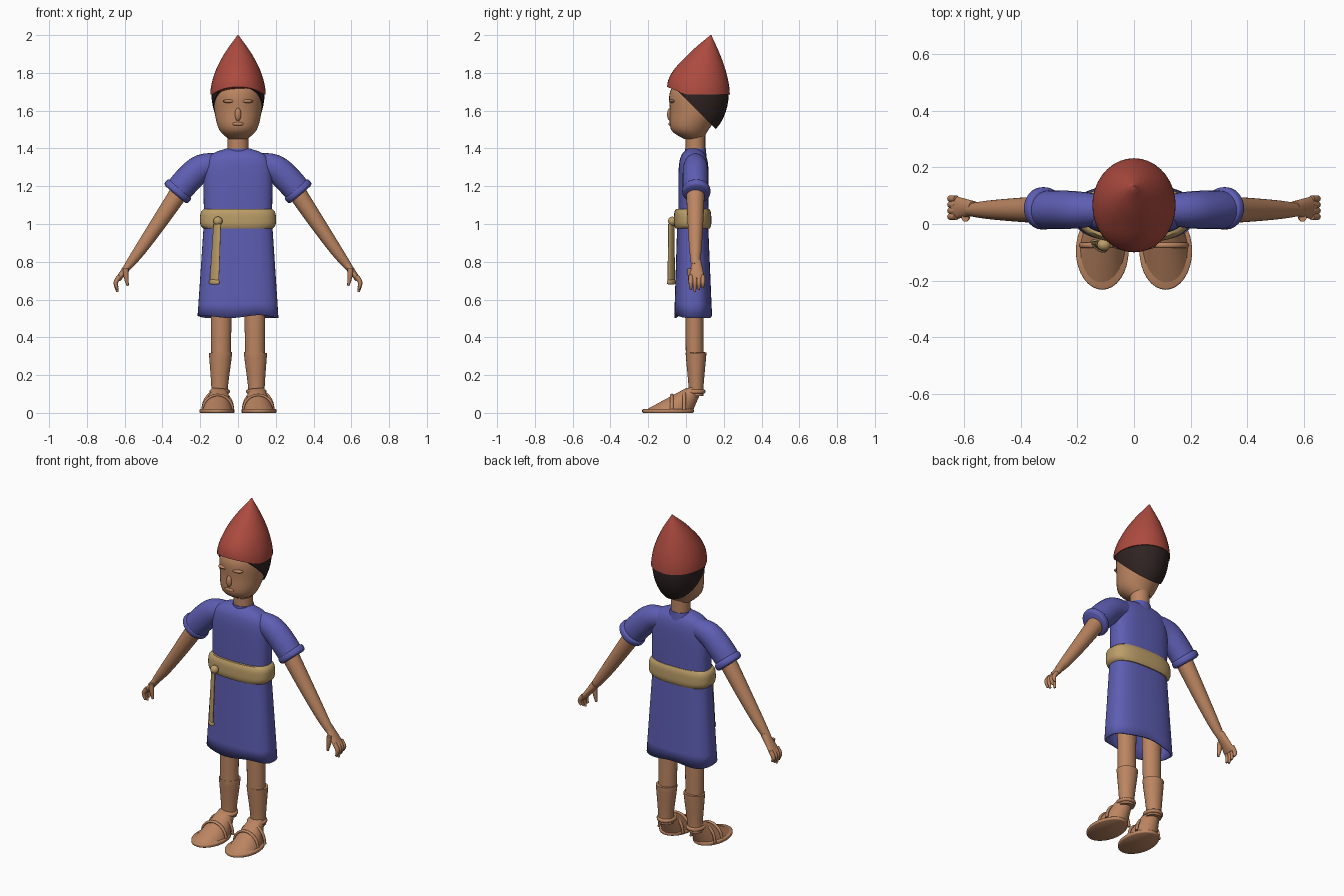
import bpy, bmesh, math
from mathutils import Vector, Euler

old = bpy.data.objects.get("Cube")
if old:
    bpy.data.objects.remove(old, do_unlink=True)


def material(name, *rgb):
    mat = bpy.data.materials.new(name)
    mat.use_nodes = True
    mat.diffuse_color = (*rgb, 1)
    mat.node_tree.nodes["Principled BSDF"].inputs["Base Color"].default_value = (*rgb, 1)
    return mat


SKIN = material("warm skin", .5, .235, .12)
BLUE = material("blue cloth", .11, .11, .45)
RED = material("red felt", .42, .07, .05)
TAN = material("tan sash", .5, .34, .14)
HAIR = material("dark hair", .028, .017, .016)


def finish(name, bm, mat):
    bmesh.ops.recalc_face_normals(bm, faces=bm.faces)
    mesh = bpy.data.meshes.new(name)
    bm.to_mesh(mesh)
    bm.free()
    mesh.materials.append(mat)
    ob = bpy.data.objects.new(name, mesh)
    bpy.context.collection.objects.link(ob)
    bpy.ops.object.select_all(action="DESELECT")
    ob.select_set(True)
    bpy.context.view_layer.objects.active = ob
    bpy.ops.object.shade_smooth_by_angle(angle=math.radians(50))
    return ob


def smooth_path(rings, steps):
    """Catmull-Rom interpolation between rings."""
    padded = [rings[0], *rings, rings[-1]]
    path = []
    for i in range(len(rings) - 1):
        for k in range(steps):
            t = k / steps
            path.append([b + t / 2 * (c - a + t * (2 * a - 5 * b + 4 * c - d + t * (3 * (b - c) + d - a)))
                         for a, b, c, d in zip(*padded[i:i + 4])])
    return path + [rings[-1]]


def loft(name, mat, rings, sides=24, power=2, steps=4, cap=True, mirror=1, turn=0):
    """Skin rings of (x, y, z, width radius, depth radius); the path bends in x and z."""
    path = smooth_path(rings, steps)
    bm = bmesh.new()
    loops = []
    for i, (x, y, z, wide, deep) in enumerate(path):
        before, after = path[max(i - 1, 0)], path[min(i + 1, len(path) - 1)]
        along = Vector((after[0] - before[0], 0, after[2] - before[2])).normalized()
        loop = []
        for k in range(sides):
            c, s = math.cos(math.tau * k / sides), math.sin(math.tau * k / sides)
            u = wide * math.copysign(abs(c) ** (2 / power), c)
            v = deep * math.copysign(abs(s) ** (2 / power), s)
            offset = Vector((along.z * u, v, -along.x * u))
            offset.rotate(Euler((0, 0, turn)))
            point = Vector((x, y, z)) + offset
            point.x *= mirror
            loop.append(bm.verts.new(point))
        loops.append(loop)
    for low, high in zip(loops, loops[1:]):
        for k in range(sides):
            j = (k + 1) % sides
            bm.faces.new((low[k], low[j], high[j], high[k]))
    if cap:
        bm.faces.new(loops[0])
        bm.faces.new(loops[-1])
    return finish(name, bm, mat)


def mix(pair, t):
    return pair[0] + (pair[1] - pair[0]) * t


def straight(name, mat, start, end, wide, deep, lip=0, **options):
    """Tapered straight part; lip rounds its two ends inward."""
    rings = []
    for k in range(9):
        t = k / 8
        swell = 1 - lip * (2 * t - 1) ** 4
        rings.append((*Vector(start).lerp(Vector(end), t), mix(wide, t) * swell, mix(deep, t) * swell))
    return loft(name, mat, rings, steps=1, **options)


def limb(name, mat, rows, y=.05, flat=1, **options):
    """Curved part at a fixed y, from rows of (x, z, radius)."""
    return loft(name, mat, [(x, y, z, r, r * flat) for x, z, r in rows], **options)


def ball(name, mat, centre, size, cuts=()):
    bm = bmesh.new()
    bmesh.ops.create_uvsphere(bm, u_segments=32, v_segments=20, radius=1)
    for v in bm.verts:
        v.co = Vector(centre) + v.co * Vector(size)
    for point, normal in cuts:
        geom = bm.verts[:] + bm.edges[:] + bm.faces[:]
        cut = bmesh.ops.bisect_plane(bm, geom=geom, plane_co=point, plane_no=normal, clear_outer=True)
        edges = [e for e in cut["geom_cut"] if isinstance(e, bmesh.types.BMEdge)]
        bmesh.ops.edgeloop_fill(bm, edges=edges)
    return finish(name, bm, mat)


# Head, face and neck
loft("head", SKIN, [(0, .04, 1.45, .05, .05), (0, .02, 1.5, .1, .1), (0, .05, 1.6, .125, .135),
                    (0, .06, 1.7, .125, .145), (0, .07, 1.78, .09, .1)], sides=36)
straight("neck", SKIN, (0, .05, 1.36), (0, .05, 1.5), wide=(.055, .055), deep=(.052, .052))
ball("nose", SKIN, (0, -.084, 1.58), (.017, .016, .034))
ball("mouth", SKIN, (0, -.083, 1.53), (.03, .01, .01))
for side in (1, -1):
    ball("brow", SKIN, (side * .045, -.07, 1.65), (.035, .02, .01))

# Hair shell trimmed along a slope from temples to nape, and under the cap
ball("hair", HAIR, (0, .067, 1.7), (.141, .16, .24),
     cuts=[((0, -.04, 1.7), (0, -1, -1)), ((0, 0, 1.73), (0, 0, 1))])

# Pointed cap leaning back, its rim raised over the forehead
cap_rings = []
for k in range(16):
    t = k / 15
    shrink = max(1 - t ** 1.8, .02)
    cap_rings.append((0, .066 * (1 + t * t), mix((1.685, 2), t), .147 * shrink, .166 * shrink))
cap = loft("cap", RED, cap_rings, sides=36, steps=1)
for v in cap.data.vertices:
    v.co.z += max(0, -v.co.y) * (2 - v.co.z) * 1.3

# Tunic: shoulders and chest, then a hollow skirt with a wavy hem
limb("tunic_top", BLUE, [(0, 1.03, .18), (0, 1.24, .182), (0, 1.33, .17), (0, 1.375, .13), (0, 1.4, .06)],
     y=.04, flat=.44, sides=48, power=2.7)
straight("collar", BLUE, (0, .05, 1.34), (0, .05, 1.4), wide=(.08, .06), deep=(.06, .055))
skirt = straight("tunic_skirt", BLUE, (0, .035, 1.05), (0, .038, .51), wide=(.178, .214), deep=(.08, .1),
                 sides=48, power=2.7, cap=False)
for v in skirt.data.vertices:
    if v.co.z < .53:
        v.co.z += .008 * math.sin(20 * v.co.x + 12 * v.co.y)
shell = skirt.modifiers.new("thickness", "SOLIDIFY")
shell.thickness = .01

# Sash with knot and hanging end
straight("sash", TAN, (0, .035, .975), (0, .035, 1.08), wide=(.202, .2), deep=(.1, .098), lip=.1,
         sides=48, power=2.7)
ball("sash_knot", TAN, (-.106, -.073, 1.015), (.024, .022, .024))
straight("sash_end", TAN, (-.11, -.078, 1), (-.125, -.078, .7), wide=(.024, .03), deep=(.01, .01),
         sides=16, turn=-.65)
straight("sash_tip", TAN, (-.125, -.078, .705), (-.125, -.078, .68), wide=(.034, .034), deep=(.015, .015),
         lip=.3, sides=16, turn=-.65)

for side, tag in ((1, "left_"), (-1, "right_")):
    # Sleeve with rolled cuff
    limb(tag + "sleeve", BLUE, [(.09, 1.32, .055), (.19, 1.3, .07), (.265, 1.235, .074), (.325, 1.165, .072)],
         flat=.92, mirror=side)
    straight(tag + "cuff", BLUE, (.305, .055, 1.19), (.333, .055, 1.157), wide=(.082, .082),
             deep=(.075, .075), lip=.18, mirror=side)

    # Arm, palm, fingers and thumb
    limb(tag + "arm", SKIN, [(.29, 1.2, .05), (.41, 1.02, .042), (.52, .86, .032), (.58, .78, .022)],
         mirror=side)
    straight(tag + "palm", SKIN, (.565, .055, .8), (.636, .058, .705), wide=(.023, .014), deep=(.026, .042),
             mirror=side)
    for i in range(4):
        tip = .64 + .012 * abs(i - 1)
        limb(tag + "finger", SKIN, [(.626, .725, .012), (.647, .69, .012), (.638, tip, .006)],
             y=.026 + .021 * i, sides=10, mirror=side)
    limb(tag + "thumb", SKIN, [(.595, .765, .014), (.592, .72, .013), (.584, .673, .006)],
         y=.022, sides=10, mirror=side)

    # Leg, shin wrap and ankle band
    straight(tag + "leg", SKIN, (.088, .043, .85), (.09, .046, .3), wide=(.06, .052), deep=(.05, .047),
             mirror=side)
    limb(tag + "shin_wrap", SKIN, [(.097, .09, .044), (.097, .15, .045), (.093, .29, .059), (.093, .32, .061)],
         y=.053, flat=.9, mirror=side)
    straight(tag + "ankle_band", SKIN, (.097, .045, .102), (.097, .045, .124), wide=(.054, .054),
             deep=(.058, .058), lip=.15, mirror=side)

    # Foot, sole and arched sandal straps
    straight(tag + "foot", SKIN, (.108, -.094, .01), (.097, .043, .13), wide=(.082, .04), deep=(.13, .045),
             mirror=side)
    straight(tag + "sole", SKIN, (.112, -.095, 0), (.112, -.095, .02), wide=(.093, .093), deep=(.137, .137),
             lip=.04, sides=32, mirror=side)
    for y, rise in ((-.075, .08), (-.01, .1)):
        arch = []
        for k in range(9):
            angle = math.pi * k / 8
            arch.append((.107 - .08 * math.cos(angle), .015 + rise * math.sin(angle), .007))
        limb(tag + "strap", SKIN, arch, y=y, flat=1.4, sides=10, steps=2, mirror=side)
